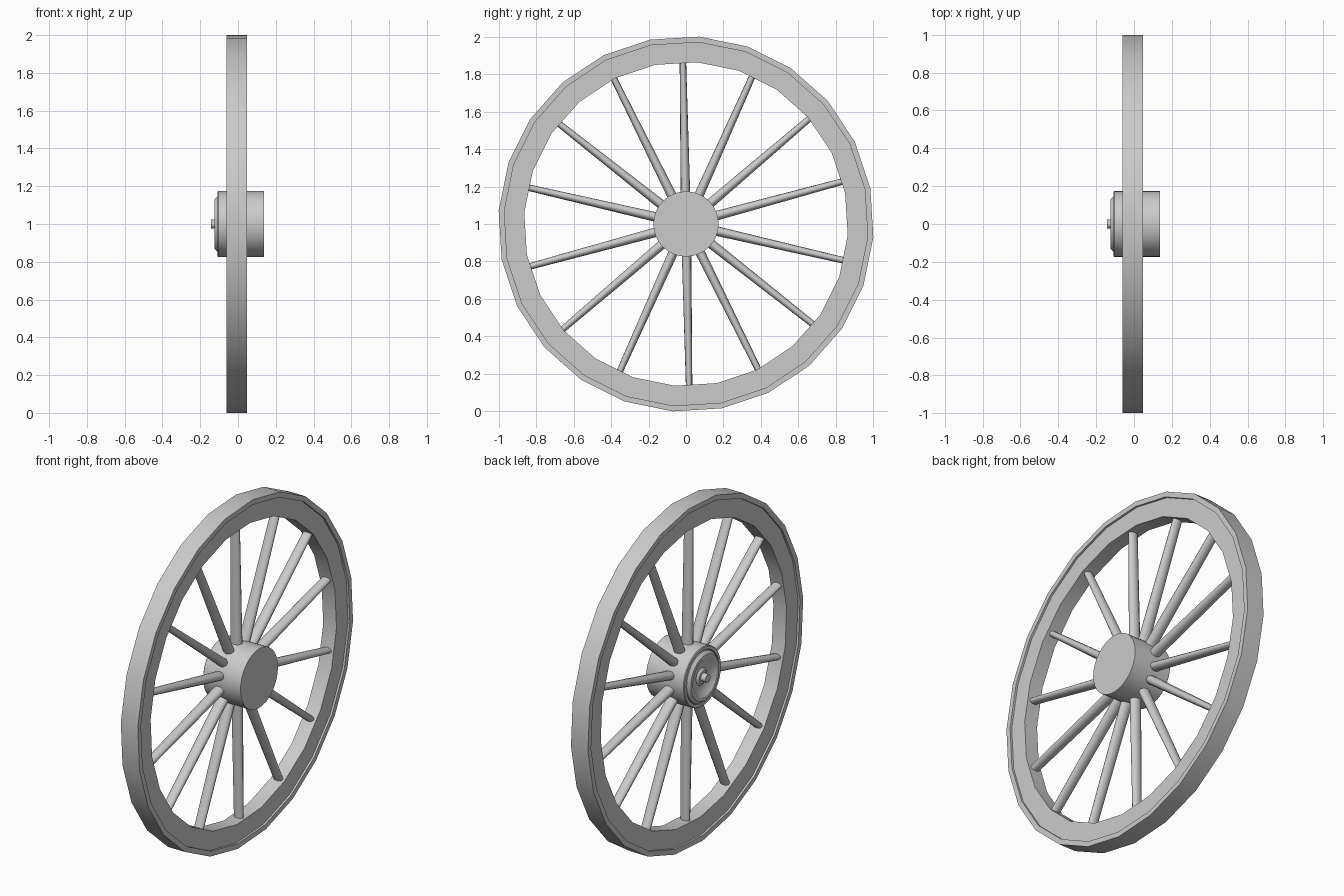
import bpy, bmesh, math
from mathutils import Matrix, Vector

cube = bpy.data.objects.get("Cube")
if cube:
    bpy.data.objects.remove(cube, do_unlink=True)

grey = bpy.data.materials.new("plain grey")
grey.use_nodes = True
COLOUR = (0.6, 0.6, 0.6, 1)
grey.diffuse_color = COLOUR
grey.node_tree.nodes["Principled BSDF"].inputs["Base Color"].default_value = COLOUR

CENTRE = Vector((0, 0, 1))


def finish(name, bm, angle=35):
    """Turn a bmesh into a smooth-shaded object at the wheel centre."""
    bmesh.ops.recalc_face_normals(bm, faces=bm.faces)
    mesh = bpy.data.meshes.new(name)
    bm.to_mesh(mesh)
    bm.free()
    mesh.materials.append(grey)
    obj = bpy.data.objects.new(name, mesh)
    bpy.context.collection.objects.link(obj)
    obj.location = CENTRE
    bpy.ops.object.select_all(action="DESELECT")
    obj.select_set(True)
    bpy.context.view_layer.objects.active = obj
    bpy.ops.object.shade_smooth_by_angle(angle=math.radians(angle))
    return obj


def lathe(name, profile, sides, start=0, closed=False):
    """Revolve (x, radius) points about the x axle."""
    bm = bmesh.new()
    rings = []
    for x, r in profile:
        ring = []
        for i in range(sides):
            a = math.radians(start) + math.tau * i / sides
            ring.append(bm.verts.new((x, r * math.cos(a), r * math.sin(a))))
        rings.append(ring)
    pairs = list(zip(rings, rings[1:]))
    if closed:
        pairs.append((rings[-1], rings[0]))
    else:
        bm.faces.new(rings[0])
        bm.faces.new(rings[-1])
    for a, b in pairs:
        for i in range(sides):
            j = (i + 1) % sides
            bm.faces.new((a[i], a[j], b[j], b[i]))
    return finish(name, bm)


def spoke(name, degrees):
    """Tapered oval bar from hub to rim."""
    bm = bmesh.new()
    bmesh.ops.create_cone(bm, cap_ends=True, segments=12, radius1=0.026,
                          radius2=0.017, depth=0.77)
    for v in bm.verts:
        v.co.x *= 1.3 if v.co.z < 0 else 1.7
    bmesh.ops.translate(bm, verts=bm.verts, vec=(-0.007, 0, 0.5))
    turn = Matrix.Rotation(math.radians(degrees - 90), 3, "X")
    bmesh.ops.transform(bm, matrix=turn, verts=bm.verts)
    return finish(name, bm, 50)


# Rim: outer tyre lip standing slightly proud of the wooden ring
lathe("tyre", [(-0.062, 0.972), (-0.062, 1.002), (0.048, 1.002), (0.048, 0.972)],
      24, 11, closed=True)
lathe("rim", [(-0.05, 0.865), (-0.05, 0.98), (0.036, 0.98), (0.036, 0.865)],
      24, 11, closed=True)

# Spokes: two opposite fans of seven
for half in range(2):
    for k in range(7):
        spoke(f"spoke_{half * 7 + k + 1}", 15.2 + 25.3 * k + 180 * half)

# Hub drum, with a dished cap on the inner end
lathe("hub", [(0.138, 0.174), (-0.104, 0.174), (-0.108, 0.17), (-0.108, 0.153),
              (-0.09, 0.15)], 32)
lathe("hub_cap", [(-0.08, 0.148), (-0.108, 0.148), (-0.124, 0.132),
                  (-0.124, 0.112), (-0.105, 0.085), (-0.1, 0.05),
                  (-0.112, 0.036)], 32)
lathe("axle_pin", [(-0.09, 0.024), (-0.143, 0.024)], 16)
